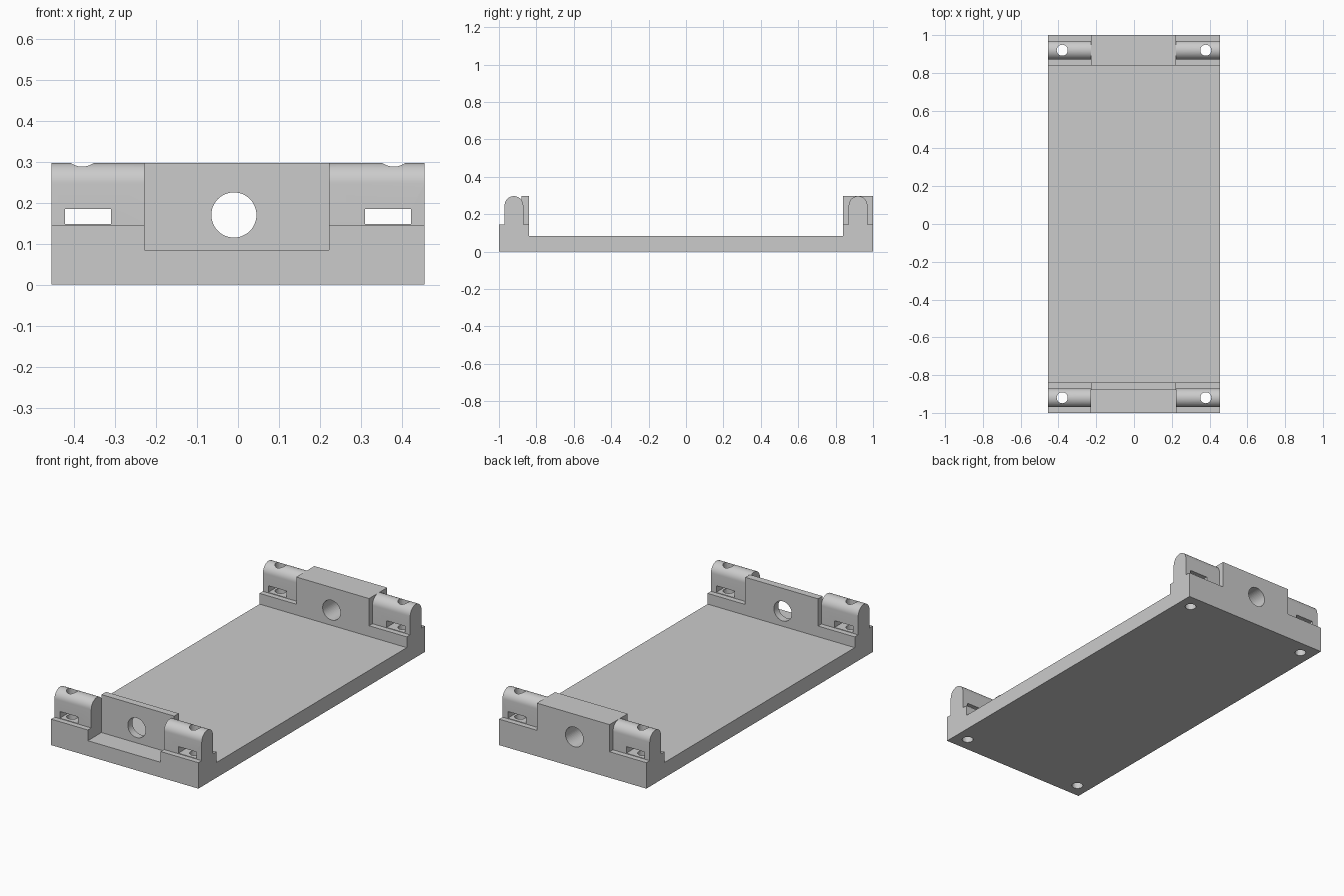
import bpy
import bmesh
from math import pi, cos, sin
from mathutils import Matrix

if "Cube" in bpy.data.objects:
    bpy.data.objects.remove(bpy.data.objects["Cube"], do_unlink=True)

grey = bpy.data.materials.new("light grey")
grey.use_nodes = True
grey.diffuse_color = (0.6, 0.6, 0.6, 1)
grey.node_tree.nodes["Principled BSDF"].inputs["Base Color"].default_value = (0.6, 0.6, 0.6, 1)

HALF_WIDTH, FLOOR, LEDGE, TOP = 0.455, 0.085, 0.145, 0.297
WALL_LEFT, WALL_RIGHT = 0.222, -0.228
POST_Y, HOLE_X = 0.92, 0.38


def finish(name, bm):
    bmesh.ops.recalc_face_normals(bm, faces=bm.faces)
    mesh = bpy.data.meshes.new(name)
    bm.to_mesh(mesh)
    bm.free()
    mesh.materials.append(grey)
    obj = bpy.data.objects.new(name, mesh)
    bpy.context.collection.objects.link(obj)
    return obj


def box(name, x0, x1, y0, y1, z0, z1):
    bm = bmesh.new()
    bmesh.ops.create_cube(bm, size=1)
    bmesh.ops.scale(bm, vec=(x1 - x0, y1 - y0, z1 - z0), verts=bm.verts)
    bmesh.ops.translate(bm, vec=((x0 + x1) / 2, (y0 + y1) / 2, (z0 + z1) / 2), verts=bm.verts)
    return finish(name, bm)


def extrude_x(name, profile, x0, x1):
    bm = bmesh.new()
    face = bm.faces.new([bm.verts.new((x0, y, z)) for y, z in profile])
    new = bmesh.ops.extrude_face_region(bm, geom=[face])["geom"]
    bmesh.ops.translate(bm, vec=(x1 - x0, 0, 0),
                        verts=[v for v in new if isinstance(v, bmesh.types.BMVert)])
    return finish(name, bm)


def cylinder(name, radius, depth, location, axis="Z"):
    bm = bmesh.new()
    bmesh.ops.create_cone(bm, cap_ends=True, segments=48, radius1=radius, radius2=radius, depth=depth)
    turn = Matrix.Rotation(pi / 2, 4, "X") if axis == "Y" else Matrix()
    bmesh.ops.transform(bm, matrix=Matrix.Translation(location) @ turn, verts=bm.verts)
    return finish(name, bm)


def cut(obj, cutters):
    for cutter in cutters:
        cutter.hide_render = True
        cutter.hide_set(True)
        cutter.display_type = "WIRE"
        mod = obj.modifiers.new(cutter.name, "BOOLEAN")
        mod.operation, mod.solver, mod.object = "DIFFERENCE", "EXACT", cutter


def smooth(obj):
    bpy.ops.object.select_all(action="DESELECT")
    bpy.context.view_layer.objects.active = obj
    obj.select_set(True)
    bpy.ops.object.shade_smooth_by_angle(angle=pi / 6)


# Flat tray
base = box("base_plate", -HALF_WIDTH, HALF_WIDTH, -1, 1, 0, FLOOR)
parts, cutters = [base], []

# Four rounded corner posts on stepped ledges, each with a screw hole and a nut slot
radius = 0.05
arch = [(POST_Y + radius * cos(pi * i / 24), TOP - radius + radius * sin(pi * i / 24))
        for i in range(25)]
profile = [(1, FLOOR), (1, LEDGE), (POST_Y + radius, LEDGE)] + arch
profile += [(POST_Y - radius, LEDGE), (0.84, LEDGE), (0.84, FLOOR)]
for end, s in (("front", -1), ("back", 1)):
    for side, d, inner in (("left", 1, WALL_LEFT), ("right", -1, WALL_RIGHT)):
        tag = f"{end}_{side}"
        x0, x1 = sorted((inner, d * HALF_WIDTH))
        post = extrude_x(tag + "_post", [(s * y, z) for y, z in profile], x0, x1)
        hole = cylinder(tag + "_screw_hole_cutter", 0.029, 1, (d * HOLE_X, s * POST_Y, 0.2))
        a, b = sorted((d * 0.31, d * 0.422))
        y0, y1 = sorted((s * 0.8, s * 1.1))
        slot = box(tag + "_slot_cutter", a, b, y0, y1, LEDGE + 0.003, 0.185)
        cut(post, [hole, slot])
        parts.append(post)
        cutters.append(hole)
cut(base, cutters)

# Centre walls: thin and set back at the front, thick at the back, both bored through
bore = cylinder("bore_cutter", 0.055, 3, (-0.01, 0, 0.17), "Y")
for name, y0, y1 in (("front_wall", -0.88, -0.84), ("back_wall", 0.84, 1)):
    wall = box(name, WALL_RIGHT, WALL_LEFT, y0, y1, FLOOR, TOP)
    cut(wall, [bore])
    parts.append(wall)

for part in parts:
    smooth(part)
